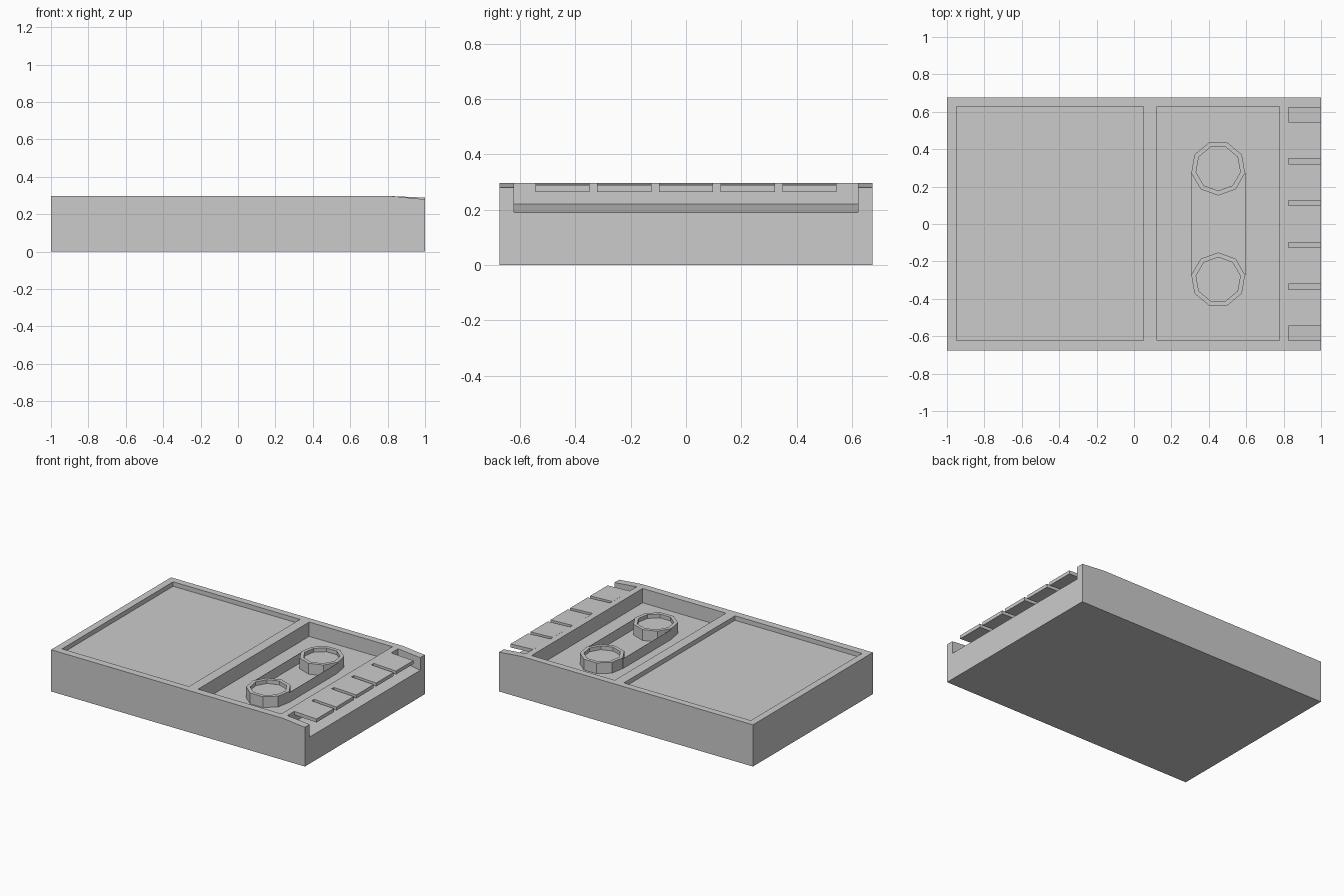
import bpy, bmesh, math

if "Cube" in bpy.data.objects:
    bpy.data.objects.remove(bpy.data.objects["Cube"])

TOP = 0.297
FLOOR = 0.195


def make_object(name, bm):
    bmesh.ops.recalc_face_normals(bm, faces=bm.faces)
    mesh = bpy.data.meshes.new(name)
    bm.to_mesh(mesh)
    bm.free()
    ob = bpy.data.objects.new(name, mesh)
    bpy.context.collection.objects.link(ob)
    return ob


def prism(name, profile, y0, y1):
    """Extrude an x-z profile along y."""
    bm = bmesh.new()
    face = bm.faces.new([bm.verts.new((x, y0, z)) for x, z in profile])
    ext = bmesh.ops.extrude_face_region(bm, geom=[face])
    verts = [v for v in ext["geom"] if isinstance(v, bmesh.types.BMVert)]
    bmesh.ops.translate(bm, verts=verts, vec=(0, y1 - y0, 0))
    return make_object(name, bm)


def cut(target, profile, y0, y1):
    cutter = prism("cutter", profile, y0, y1)
    cutter.hide_render = True
    mod = target.modifiers.new("cut", "BOOLEAN")
    mod.operation = "DIFFERENCE"
    mod.solver = "EXACT"
    mod.object = cutter
    bpy.context.view_layer.objects.active = target
    bpy.ops.object.modifier_apply(modifier=mod.name)
    bpy.data.objects.remove(cutter)


# Casing with a sloped front lip
casing = prism("casing", [(-1, 0), (1, 0), (1, 0.28), (0.82, TOP), (-1, TOP)], -0.675, 0.675)

# Shallow panel, deep reel bay and sloped key slot
for x0, x1, z in ((-0.95, 0.05, TOP - 0.032), (0.122, 0.778, FLOOR)):
    cut(casing, [(x0, z), (x1, z), (x1, 0.5), (x0, 0.5)], -0.623, 0.627)
cut(casing, [(0.825, 0.22), (1.0, 0.19), (1.1, 0.173), (1.1, 0.5), (0.825, 0.5)], -0.623, 0.623)

# Row of five keys overhanging the slot
for i in range(5):
    yc = (i - 2) * 0.2235
    prism(f"key_{i + 1}", [(0.822, TOP - 0.025), (1, 0.264), (1, 0.289), (0.822, TOP)],
          yc - 0.098, yc + 0.098)


# Nine-sided reels with a recessed top
def reel(name, side):
    rings = [(0.146, FLOOR), (0.146, 0.272), (0.12, 0.272), (0.12, 0.245)]
    bm = bmesh.new()
    loops = []
    for r, z in rings:
        loops.append([bm.verts.new((0.45 + r * math.sin(math.tau * k / 9),
                                    side * (0.298 - r * math.cos(math.tau * k / 9)), z))
                      for k in range(9)])
    for a, b in zip(loops, loops[1:]):
        for k in range(9):
            n = (k + 1) % 9
            bm.faces.new((a[k], a[n], b[n], b[k]))
    bm.faces.new(loops[0])
    bm.faces.new(loops[-1])
    make_object(name, bm)


reel("back_reel", 1)
reel("front_reel", -1)

# Thin belt strips joining the reels
for name, x in (("left_belt", 0.306), ("right_belt", 0.594)):
    prism(name, [(x - 0.001, FLOOR), (x + 0.001, FLOOR), (x + 0.001, 0.265), (x - 0.001, 0.265)],
          -0.275, 0.275)
